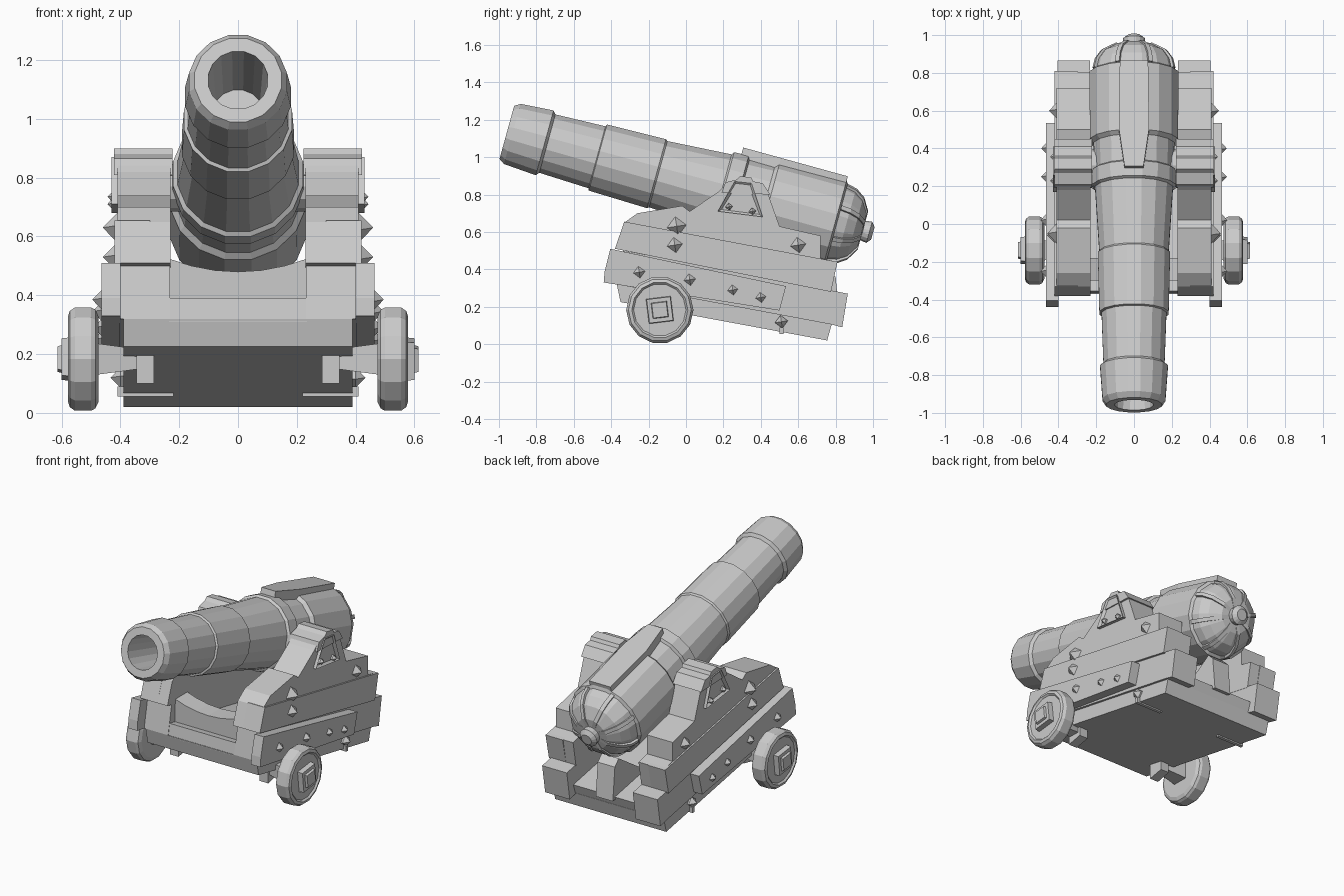
import bpy, bmesh, math
from mathutils import Vector

grey = bpy.data.materials.new("pale_grey")
grey.diffuse_color = (0.6, 0.6, 0.6, 1)


def finish(name, bm):
    bmesh.ops.remove_doubles(bm, verts=bm.verts, dist=1e-5)
    bmesh.ops.recalc_face_normals(bm, faces=bm.faces)
    me = bpy.data.meshes.new(name)
    bm.to_mesh(me)
    bm.free()
    me.materials.append(grey)
    ob = bpy.data.objects.new(name, me)
    bpy.context.collection.objects.link(ob)
    return ob


def prism(name, pts, a, b, place=lambda p, t: (t, p[0], p[1]), panel=0):
    """Extrude a side outline (y, z) from x = a to x = b, optionally with a sunken panel on the b end."""
    bm = bmesh.new()
    ends = [[bm.verts.new(place(p, t)) for p in pts] for t in (a, b)]
    bm.faces.new(ends[0])
    cap = bm.faces.new(ends[1])
    n = len(pts)
    for i in range(n):
        j = (i + 1) % n
        bm.faces.new((ends[0][i], ends[0][j], ends[1][j], ends[1][i]))
    if panel:
        bmesh.ops.recalc_face_normals(bm, faces=bm.faces)
        bmesh.ops.inset_region(bm, faces=[cap], thickness=panel, depth=-0.015)
    return finish(name, bm)


def lathe(name, profile, origin, axis, sides, turn=0.0):
    """Revolve (distance, radius) points about an axis."""
    bm = bmesh.new()
    q = Vector(axis).to_track_quat('Z', 'Y')
    rings = []
    for s, r in profile:
        ring = []
        for i in range(sides):
            a = turn + 2 * math.pi * i / sides
            ring.append(bm.verts.new(Vector(origin) + q @ Vector((r * math.cos(a), r * math.sin(a), s))))
        rings.append(ring)
    for u, v in zip(rings, rings[1:]):
        for i in range(sides):
            j = (i + 1) % sides
            bm.faces.new((u[i], u[j], v[j], v[i]))
    for ring in (rings[0], rings[-1]):
        bm.faces.new(ring)
    return finish(name, bm)


# Barrel with bore, bands, breech and rear knob
tilt = math.radians(15.4)
axis = Vector((0, math.cos(tilt), -math.sin(tilt)))
up = Vector((0, math.sin(tilt), math.cos(tilt)))
muzzle = Vector((0, -0.958, 1.132))
lathe("barrel", [
    (0.45, 0.09), (0.0, 0.103), (0.0, 0.15), (0.03, 0.17), (0.21, 0.183), (0.225, 0.165),
    (0.50, 0.175), (0.505, 0.187), (0.83, 0.195), (0.84, 0.187), (1.19, 0.21), (1.20, 0.225),
    (1.28, 0.228), (1.29, 0.212), (1.43, 0.218), (1.45, 0.238), (1.82, 0.24), (1.83, 0.222),
    (1.88, 0.21), (1.93, 0.175), (1.97, 0.105), (1.975, 0.055), (2.01, 0.06), (2.03, 0.035)],
    muzzle, axis, 16, math.pi / 16)

# Tapered vent plate along the top of the breech
prism("vent_plate", [(-0.05, 1.24), (0.05, 1.24), (0.08, 1.45), (0.075, 1.82), (-0.075, 1.82), (-0.08, 1.45)],
      0.19, 0.258, lambda p, t: muzzle + axis * p[1] + up * t + Vector((p[0], 0, 0)))

# Petal ribs on the rear dome
for k in range(8):
    a = 2 * math.pi * (k + 0.5) / 8
    out = Vector((math.cos(a), 0, 0)) + up * math.sin(a)
    side = axis.cross(out) * 0.012
    prism("dome_rib", [(1.83, 0.2), (1.83, 0.233), (1.885, 0.219), (1.935, 0.182), (1.975, 0.11), (1.975, 0.06)],
          -1, 1, lambda p, t: muzzle + axis * p[0] + out * p[1] + side * t)

# Carriage floor and raised bed
prism("base_plate", [(-0.35, 0.225), (-0.37, 0.32), (0.78, 0.11), (0.755, 0.02)], -0.39, 0.39)
prism("bed", [(-0.368, 0.31), (-0.355, 0.39), (0.80, 0.17), (0.775, 0.10)], -0.235, 0.235)

# Front cross piece with hollowed top
hollow = [(x / 10, 0.48 + 0.8 * (x / 10) ** 2) for x in (-2.4, -1.6, -0.8, 0, 0.8, 1.6, 2.4)]
prism("transom", [(0.24, 0.32)] + [(-0.24, 0.32)] + hollow, -0.30, -0.18,
      lambda p, t: (p[0], t, p[1]))

# Wedge under the breech
prism("elevating_wedge", [(0.45, 0.2), (0.82, 0.15), (0.80, 0.36), (0.76, 0.40)], -0.06, 0.06)

cheek = [(-0.38, 0.51), (-0.33, 0.65), (-0.26, 0.70), (-0.02, 0.74), (0.02, 0.71), (0.18, 0.82),
         (0.22, 0.86), (0.40, 0.86), (0.44, 0.80), (0.50, 0.63), (0.72, 0.58), (0.72, 0.46),
         (0.805, 0.44), (0.775, 0.28)]
bolts = [(0.463, -0.25, 0.385, 0.034), (0.463, 0.02, 0.345, 0.034), (0.463, 0.25, 0.29, 0.03),
         (0.463, 0.40, 0.25, 0.03), (0.40, 0.51, 0.12, 0.035), (0.41, -0.05, 0.63, 0.052),
         (0.41, -0.06, 0.53, 0.052), (0.41, 0.60, 0.53, 0.042), (0.425, 0.23, 0.735, 0.02),
         (0.425, 0.355, 0.71, 0.02)]

for m in (-1, 1):
    # Lower beam, upper cheek and outer side board
    prism("lower_beam", [(-0.37, 0.32), (-0.335, 0.50), (0.865, 0.27), (0.835, 0.09), (0.78, 0.105)],
          m * 0.232, m * 0.405)
    prism("cheek", cheek, m * 0.23, m * 0.41)
    prism("cheek_front_board", [(-0.38, 0.51), (-0.33, 0.655), (0.81, 0.44), (0.775, 0.28)],
          m * 0.30, m * 0.42)
    prism("side_board", [(-0.44, 0.33), (-0.435, 0.39), (-0.405, 0.51), (0.535, 0.31), (0.50, 0.18)],
          m * 0.40, m * 0.465)
    # Trunnion, its cap strap and sunken bracket
    lathe("trunnion", [(0, 0.085), (0.25, 0.085)], (m * 0.16, 0.31, 0.77), (m, 0, 0), 12)
    prism("trunnion_cap", [(0.19, 0.81), (0.21, 0.865), (0.27, 0.88), (0.29, 0.9), (0.35, 0.89),
                           (0.36, 0.87), (0.41, 0.86), (0.45, 0.80)], m * 0.222, m * 0.422)
    prism("trunnion_bracket", [(0.17, 0.71), (0.26, 0.87), (0.35, 0.86), (0.41, 0.68)],
          m * 0.40, m * 0.43, panel=0.022)
    # Pointed bolts
    for x, y, z, r in bolts:
        lathe("bolt", [(-0.01, r), (0, r), (r * 0.95, 0.0004)], (m * x, y, z), (m, 0, 0), 4, 0.15)
    # Underside strap
    prism("strap", [(0.50, 0.055), (0.50, 0.09), (0.52, 0.09), (0.52, 0.055)], m * 0.22, m * 0.41)
    # Wheel, square hub cap, tapered axle and its inner block
    lathe("wheel", [(0.475, 0.15), (0.485, 0.172), (0.50, 0.18), (0.555, 0.18), (0.572, 0.168),
                    (0.578, 0.15), (0.568, 0.14)],
          (0, -0.14, 0.183), (m, 0, 0), 14)
    lathe("hub_cap", [(0.56, 0.095), (0.60, 0.09), (0.60, 0.06), (0.614, 0.055)],
          (0, -0.14, 0.183), (m, 0, 0), 4, math.pi / 4 + 0.12)
    lathe("axle", [(0.30, 0.04), (0.40, 0.06), (0.48, 0.075)],
          (0, -0.14, 0.183), (m, 0, 0), 4, math.pi / 4)
    prism("axle_block", [(-0.19, 0.10), (-0.19, 0.20), (-0.09, 0.20), (-0.09, 0.12)], m * 0.285, m * 0.345)
